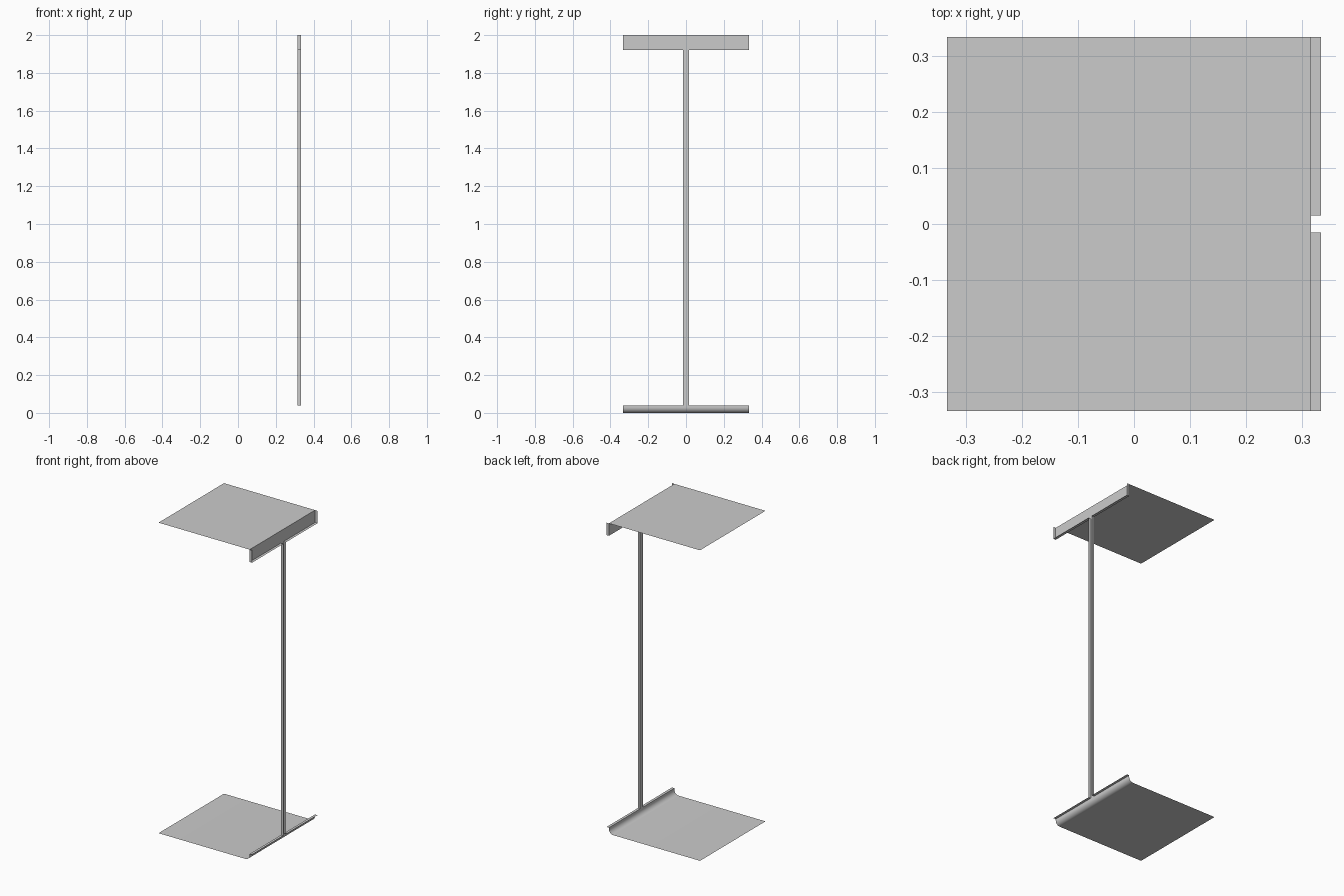
import bpy, bmesh, math

if "Cube" in bpy.data.objects:
    bpy.data.objects.remove(bpy.data.objects["Cube"])

H = 0.333            # half width of the module
XI = 0.316           # inner wall plane
XO = 0.333           # outer edge of wall depth
P = 0.015            # half width of the post
SILL, HEAD, TOP = 0.04, 1.92, 2.0
R = 0.03             # cove radius where the floor meets the wall


def sheets(name, quads, smooth=False):
    """Open surface made from a list of four-corner faces."""
    bm = bmesh.new()
    for q in quads:
        bm.faces.new([bm.verts.new(c) for c in q])
    bmesh.ops.remove_doubles(bm, verts=bm.verts, dist=1e-5)
    me = bpy.data.meshes.new(name)
    bm.to_mesh(me)
    bm.free()
    ob = bpy.data.objects.new(name, me)
    bpy.context.collection.objects.link(ob)
    if smooth:
        bpy.context.view_layer.objects.active = ob
        ob.select_set(True)
        bpy.ops.object.shade_smooth_by_angle(angle=math.radians(35))
        ob.select_set(False)
    return ob


def flat(x0, x1, y0, y1, z):
    return [(x0, y0, z), (x1, y0, z), (x1, y1, z), (x0, y1, z)]


def wall_x(x, y0, y1, z0, z1):
    return [(x, y0, z0), (x, y0, z1), (x, y1, z1), (x, y1, z0)]


def wall_y(y, z0, z1):
    return [(XI, y, z0), (XO, y, z0), (XO, y, z1), (XI, y, z1)]


def ledge(z):
    """Reveal strip across the wall depth, interrupted by the post."""
    return [flat(XI, XO, -H, -P, z), flat(XI, XO, P, H, z)]


# Floor sheet curving up into the low wall
n = 8
prof = [(-H, 0)]
for i in range(n + 1):
    a = i / n * math.pi / 2
    prof.append((XI - R + R * math.sin(a), R - R * math.cos(a)))
prof.append((XI, SILL))
sheets("floor", [[(a[0], -H, a[1]), (b[0], -H, b[1]), (b[0], H, b[1]), (a[0], H, a[1])]
                 for a, b in zip(prof, prof[1:])], smooth=True)

# Sill ledge on top of the low wall
sheets("sill", ledge(SILL))

# Ceiling sheet
sheets("ceiling", [flat(-H, XI, -H, H, TOP)])

# Header: inner face, soffit and end returns, open to the outside
sheets("header", [wall_x(XI, -H, H, HEAD, TOP)] + ledge(HEAD)
       + [wall_y(y, HEAD, TOP) for y in (-H, H)])

# Central post: open channel between sill and header
sheets("post", [wall_x(XI, -P, P, SILL, HEAD)]
       + [wall_y(y, SILL, HEAD) for y in (-P, P)])
